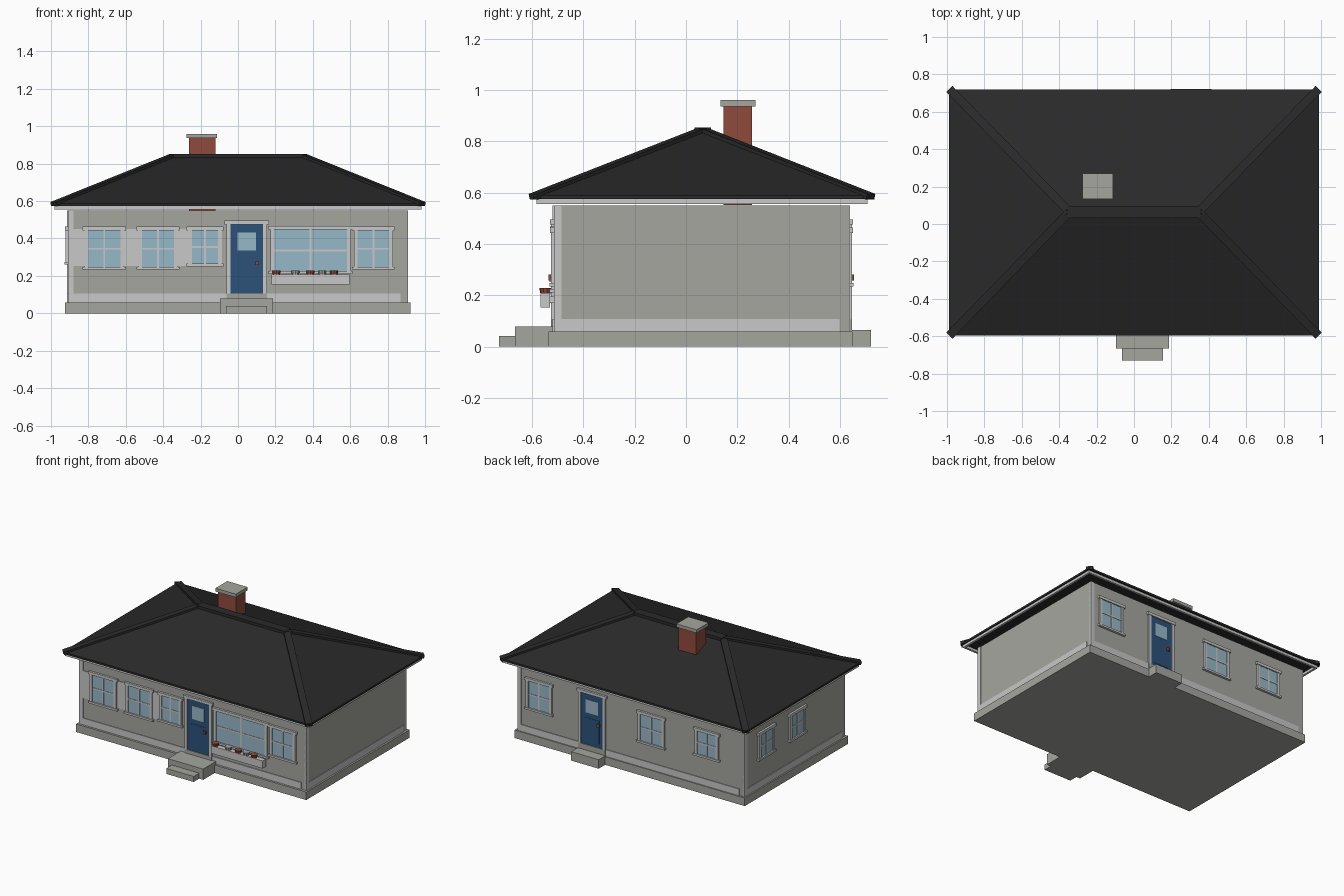
import bpy, bmesh
from mathutils import Vector, Matrix

if "Cube" in bpy.data.objects:
    bpy.data.objects.remove(bpy.data.objects["Cube"], do_unlink=True)


def material(name, r, g, b):
    m = bpy.data.materials.new(name)
    m.use_nodes = True
    m.diffuse_color = (r, g, b, 1)
    m.node_tree.nodes["Principled BSDF"].inputs["Base Color"].default_value = (r, g, b, 1)
    return m


STONE = material("warm_grey_stone", .38, .38, .35)
TRIM = material("light_grey_trim", .58, .58, .58)
ROOF = material("charcoal_roof", .023, .023, .023)
BRICK = material("red_brick", .28, .07, .048)
BLUE = material("blue_door_paint", .025, .084, .195)
GLASS = material("pale_blue_glass", .31, .48, .58)


def finish(name, bm, mat):
    bmesh.ops.recalc_face_normals(bm, faces=bm.faces)
    mesh = bpy.data.meshes.new(name)
    bm.to_mesh(mesh)
    bm.free()
    mesh.materials.append(mat)
    ob = bpy.data.objects.new(name, mesh)
    bpy.context.collection.objects.link(ob)
    return ob


def box(name, x, y, z, mat):
    bm = bmesh.new()
    bmesh.ops.create_cube(bm, size=1)
    for v in bm.verts:
        v.co = [r[0] if c < 0 else r[1] for c, r in zip(v.co, (x, y, z))]
    return finish(name, bm, mat)


def beam(name, a, b, width, height, mat):
    """Box running between two points, kept level across its width."""
    a, b = Vector(a), Vector(b)
    along = (b - a).normalized()
    side = Vector((0, 0, 1)).cross(along).normalized()
    rot = Matrix((along, side, along.cross(side))).transposed().to_4x4()
    bm = bmesh.new()
    bmesh.ops.create_cube(bm, size=1)
    bm.transform(Matrix.Translation((a + b) / 2) @ rot
                 @ Matrix.Diagonal(((b - a).length, width, height, 1)))
    return finish(name, bm, mat)


def cone(name, centre, r_low, r_top, height, mat, sides=10):
    bm = bmesh.new()
    bmesh.ops.create_cone(bm, cap_ends=True, segments=sides, radius1=r_low,
                          radius2=r_top, depth=height)
    bm.transform(Matrix.Translation(centre))
    return finish(name, bm, mat)


X0, X1, Y0, Y1 = -.91, .905, -.515, .635
WALL_BASE, WALL_TOP = .058, .55
# wall: (axis it faces along, surface position, outward sign)
WALLS = {"front": (1, Y0, -1), "back": (1, Y1, 1), "west": (0, X0, -1), "east": (0, X1, 1)}


def on_wall(name, wall, u, z, depth, mat):
    """Plate on a wall; u runs along the wall, depth is measured outward."""
    axis, pos, sign = WALLS[wall]
    d = sorted(pos + sign * k for k in depth)
    u = sorted(u)
    x, y = (u, d) if axis == 1 else (d, u)
    return box(f"{wall}_{name}", x, y, z, mat)


def window(name, wall, centre, width, z0, z1, sill=True):
    a, b = centre - width / 2, centre + width / 2
    mid = (z0 + z1) / 2
    on_wall(name + "_glass", wall, (a, b), (z0, z1), (-.01, .006), GLASS)
    on_wall(name + "_mullion", wall, (centre - .005, centre + .005), (z0, z1), (0, .009), TRIM)
    on_wall(name + "_crossbar", wall, (a, b), (mid - .005, mid + .005), (0, .009), TRIM)
    for tag, u in (("a", (a - .02, a)), ("b", (b, b + .02))):
        on_wall(f"{name}_casing_{tag}", wall, u, (z0, z1), (0, .012), TRIM)
    on_wall(name + "_header", wall, (a - .03, b + .03), (z1, z1 + .02), (0, .015), TRIM)
    if sill:
        on_wall(name + "_sill", wall, (a - .03, b + .03), (z0 - .014, z0), (0, .017), TRIM)


def door(wall, centre, knob_side):
    a, b = centre - .088, centre + .088
    on_wall("door", wall, (a, b), (.105, .475), (-.01, .006), BLUE)
    on_wall("door_pane", wall, (centre - .049, centre + .049), (.337, .433), (0, .009), GLASS)
    on_wall("door_lower_panel", wall, (a + .03, b - .03), (.13, .3), (0, .008), BLUE)
    for tag, u in (("a", (a - .02, a)), ("b", (b, b + .02))):
        on_wall("door_casing_" + tag, wall, u, (.105, .475), (0, .012), TRIM)
    on_wall("door_header", wall, (a - .03, b + .03), (.475, .495), (0, .015), TRIM)
    on_wall("door_threshold", wall, (a - .02, b + .02), (.065, .105), (0, .012), STONE)
    k = centre + knob_side * .055
    on_wall("door_knob", wall, (k - .009, k + .009), (.258, .28), (0, .02), BRICK)


# Base, walls and steps
box("foundation", (-.925, .922), (-.535, .648), (0, WALL_BASE), STONE)
box("walls", (X0, X1), (Y0, Y1), (WALL_BASE, WALL_TOP), STONE)
box("front_upper_step", (-.096, .187), (-.666, -.51), (0, .078), STONE)
box("front_lower_step", (-.065, .155), (-.729, -.6), (0, .04), STONE)
box("back_step", (.195, .415), (.63, .722), (0, .065), STONE)

# Corner boards and skirting, each starting at the left end of its wall
for wall, start, end in (("front", X0, X1), ("east", Y0, Y1),
                         ("back", X1, X0), ("west", Y1, Y0)):
    s = 1 if end > start else -1
    on_wall("corner_board", wall, (start, start + s * .03), (.107, WALL_TOP), (-.01, .005), TRIM)
    on_wall("skirting", wall, (start, end - s * .037), (WALL_BASE, .107), (-.01, .005), TRIM)

# Light cladding band linking the small front windows
on_wall("cladding_band", "front", (-.88, -.085), (.252, .45), (-.01, .004), TRIM)

# Windows and doors
window("window_1", "front", -.715, .172, .248, .443)
window("window_2", "front", -.428, .172, .248, .443)
window("window_3", "front", -.177, .138, .265, .443)
window("picture_window", "front", .388, .39, .225, .447)
window("window_5", "front", .724, .168, .248, .443)
window("window_1", "back", .73, .165, .248, .443)
window("window_2", "back", -.17, .172, .248, .443)
window("window_3", "back", -.615, .15, .275, .443)
window("window_1", "west", .385, .138, .275, .443)
window("window_2", "west", .03, .138, .275, .443)
door("front", .047, 1)
door("back", .305, -1)

# Flower box with pots
box("flower_box", (.18, .595), (-.567, -.53), (.153, .208), TRIM)
box("flower_box_bracket", (.2, .575), (-.532, -.51), (.17, .195), TRIM)
for i, (px, mat) in enumerate(((.205, BRICK), (.307, STONE), (.387, BRICK),
                               (.45, STONE), (.513, BRICK))):
    cone(f"flower_pot_{i + 1}", (px, -.548, .214), .018, .024, .03, mat)

# Hipped roof
EX, EY0, EY1, RX, RY = .988, -.595, .72, .345, .065
EAVE, PEAK = .588, .845
bm = bmesh.new()
corners = [(-EX, EY0), (EX, EY0), (EX, EY1), (-EX, EY1)]
low = [bm.verts.new((x, y, .574)) for x, y in corners]
top = [bm.verts.new((x, y, EAVE)) for x, y in corners]
west, east = [bm.verts.new((s * RX, RY, PEAK)) for s in (-1, 1)]
bm.faces.new(low)
for i in range(4):
    j = (i + 1) % 4
    bm.faces.new((low[i], low[j], top[j], top[i]))
bm.faces.new((top[0], top[1], east, west))
bm.faces.new((top[1], top[2], east))
bm.faces.new((top[2], top[3], west, east))
bm.faces.new((top[3], top[0], west))
finish("roof", bm, ROOF)

# Ridge and hip caps
box("ridge_cap", (-RX - .01, RX + .01), (RY - .032, RY + .032), (.825, .853), ROOF)
for i, (x, y) in enumerate(corners):
    sx = 1 if x > 0 else -1
    beam(f"hip_cap_{i + 1}", (x - sx * .003, y, EAVE - .004), (sx * RX, RY, PEAK - .003),
         .046, .022, ROOF)

# Fascia boards under the eaves
for tag, y in (("front", (-.583, -.568)), ("back", (.693, .708))):
    box(tag + "_fascia", (-.98, .98), y, (.556, .576), TRIM)
for tag, s in (("west", -1), ("east", 1)):
    box(tag + "_fascia", sorted((s * .965, s * .98)), (-.568, .693), (.556, .576), TRIM)

# Chimney
box("chimney", (-.262, -.12), (.147, .257), (.551, .936), BRICK)
box("chimney_cap", (-.275, -.112), (.135, .27), (.936, .96), STONE)
